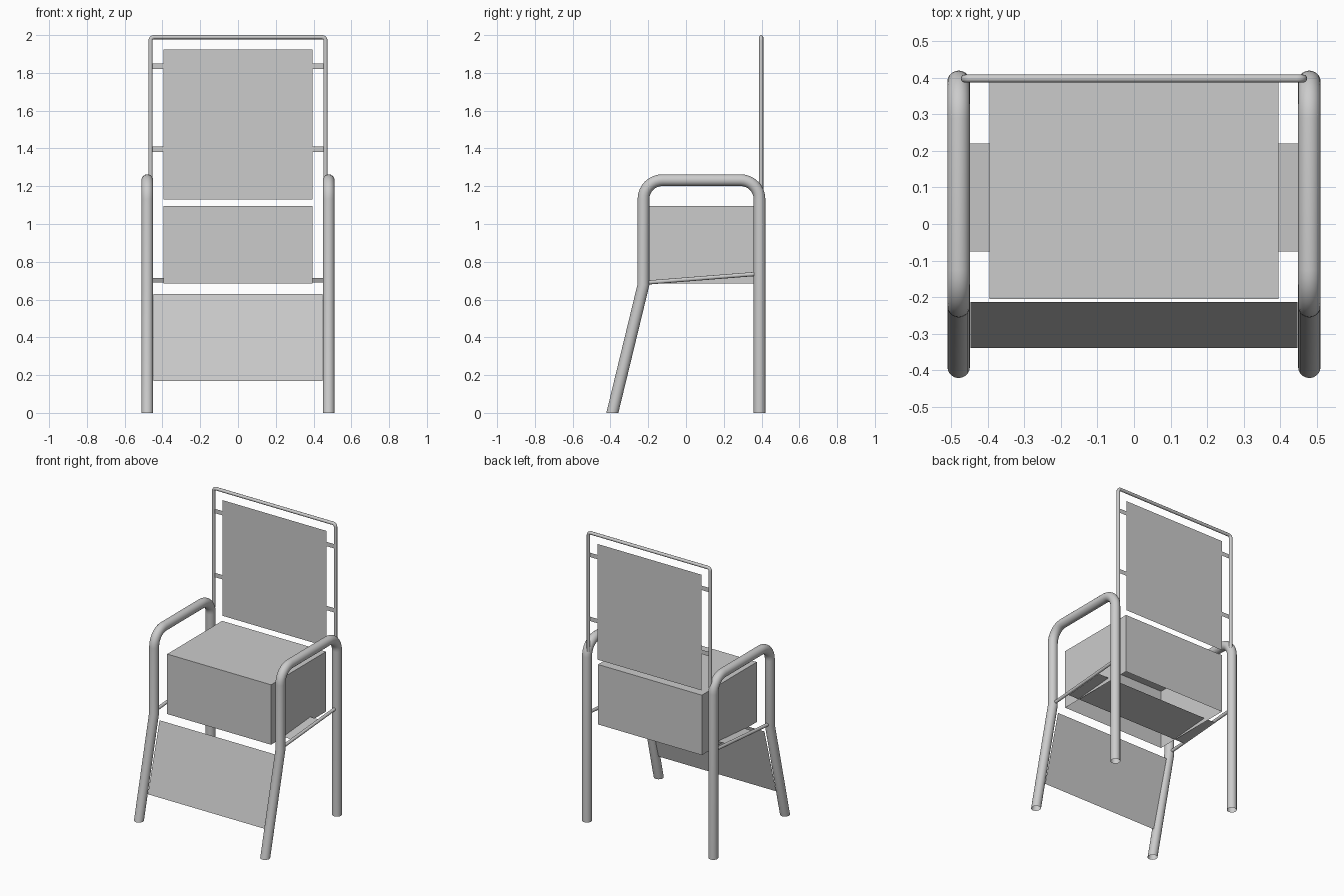
import bpy, bmesh, math
from mathutils import Vector

if "Cube" in bpy.data.objects:
    bpy.data.objects.remove(bpy.data.objects["Cube"])


def make_object(name, bm, smooth=False):
    me = bpy.data.meshes.new(name)
    bm.to_mesh(me)
    bm.free()
    ob = bpy.data.objects.new(name, me)
    bpy.context.collection.objects.link(ob)
    if smooth:
        bpy.ops.object.select_all(action='DESELECT')
        ob.select_set(True)
        bpy.context.view_layer.objects.active = ob
        bpy.ops.object.shade_smooth_by_angle(angle=math.radians(40))
    return ob


def rounded(points, radii, steps=8):
    """Replace each path corner that has a radius with an arc."""
    pts = [Vector(p) for p in points]
    out = [pts[0]]
    for i in range(1, len(pts) - 1):
        p, r = pts[i], radii[i]
        a = (pts[i - 1] - p).normalized()
        b = (pts[i + 1] - p).normalized()
        if r == 0:
            out.append(p)
            continue
        half = a.angle(b) / 2
        centre = p + (a + b).normalized() * (r / math.sin(half))
        start = p + a * (r / math.tan(half)) - centre
        end = p + b * (r / math.tan(half)) - centre
        sweep = start.angle(end)
        for k in range(steps + 1):
            t = k / steps
            out.append(centre + (start * math.sin((1 - t) * sweep)
                                 + end * math.sin(t * sweep)) / math.sin(sweep))
    return out + [pts[-1]]


def tube(name, path, radius, normal, sides=20, cut_floor=False):
    """Open-ended tube along a flat path, mitred at every corner."""
    bm = bmesh.new()
    n = Vector(normal)
    rings = []
    for i, p in enumerate(path):
        d0 = (p - path[max(i - 1, 0)]).normalized()
        d1 = (path[min(i + 1, len(path) - 1)] - p).normalized()
        t = (d0 + d1).normalized()
        b = n.cross(t) / max(t.dot(d0), t.dot(d1))
        rings.append([bm.verts.new(p + radius * (math.cos(a) * n + math.sin(a) * b))
                      for a in (2 * math.pi * k / sides for k in range(sides))])
    for r0, r1 in zip(rings, rings[1:]):
        for k in range(sides):
            j = (k + 1) % sides
            bm.faces.new((r0[k], r0[j], r1[j], r1[k]))
    if cut_floor:
        bmesh.ops.bisect_plane(bm, geom=bm.verts[:] + bm.edges[:] + bm.faces[:],
                               plane_co=(0, 0, 0), plane_no=(0, 0, 1), clear_inner=True)
    bmesh.ops.recalc_face_normals(bm, faces=bm.faces[:])
    return make_object(name, bm, smooth=True)


def sheet(name, x0, x1, low, high):
    """Flat panel between two (y, z) edges."""
    bm = bmesh.new()
    bm.faces.new([bm.verts.new(v) for v in
                  ((x0, *low), (x1, *low), (x1, *high), (x0, *high))])
    return make_object(name, bm)


for side, s in (("right", 1), ("left", -1)):
    # Bent leg and armrest frame
    x = 0.48 * s
    path = rounded([(x, -0.402, -0.05), (x, -0.225, 0.68), (x, -0.225, 1.232),
                    (x, 0.389, 1.232), (x, 0.389, 0)], [0, 0, 0.1, 0.1, 0])
    tube(side + "_leg_frame", path, 0.031, (1, 0, 0), cut_floor=True)
    # Sloping seat rail
    tube(side + "_seat_rail", [Vector((x, -0.22, 0.689)), Vector((x, 0.389, 0.737))],
         0.011, (1, 0, 0), 12)
    # Tabs joining the back panel to its frame
    for level, z in (("lower", 1.38), ("upper", 1.82)):
        sheet(f"{side}_{level}_back_tab", min(0.395 * s, 0.46 * s), max(0.395 * s, 0.46 * s),
              (0.395, z), (0.395, z + 0.03))

# Thin back frame
back = rounded([(-0.463, 0.398, 1.17), (-0.463, 0.398, 1.989),
                (0.463, 0.398, 1.989), (0.463, 0.398, 1.17)], [0, 0.018, 0.018, 0], 5)
tube("back_frame", back, 0.011, (0, 1, 0), 12)

# Flat panels
sheet("back_panel", -0.395, 0.395, (0.395, 1.13), (0.395, 1.925))
sheet("front_apron", -0.447, 0.447, (-0.34, 0.17), (-0.213, 0.63))
sheet("seat_support", -0.475, 0.475, (-0.075, 0.689), (0.22, 0.713))

# Seat box, open underneath
bm = bmesh.new()
bmesh.ops.create_cube(bm, size=1)
for v in bm.verts:
    v.co = (v.co.x * 0.79, v.co.y * 0.597 + 0.0935, v.co.z * 0.412 + 0.89)
bmesh.ops.delete(bm, geom=[f for f in bm.faces if f.normal.z < -0.5], context='FACES')
make_object("seat_box", bm)
